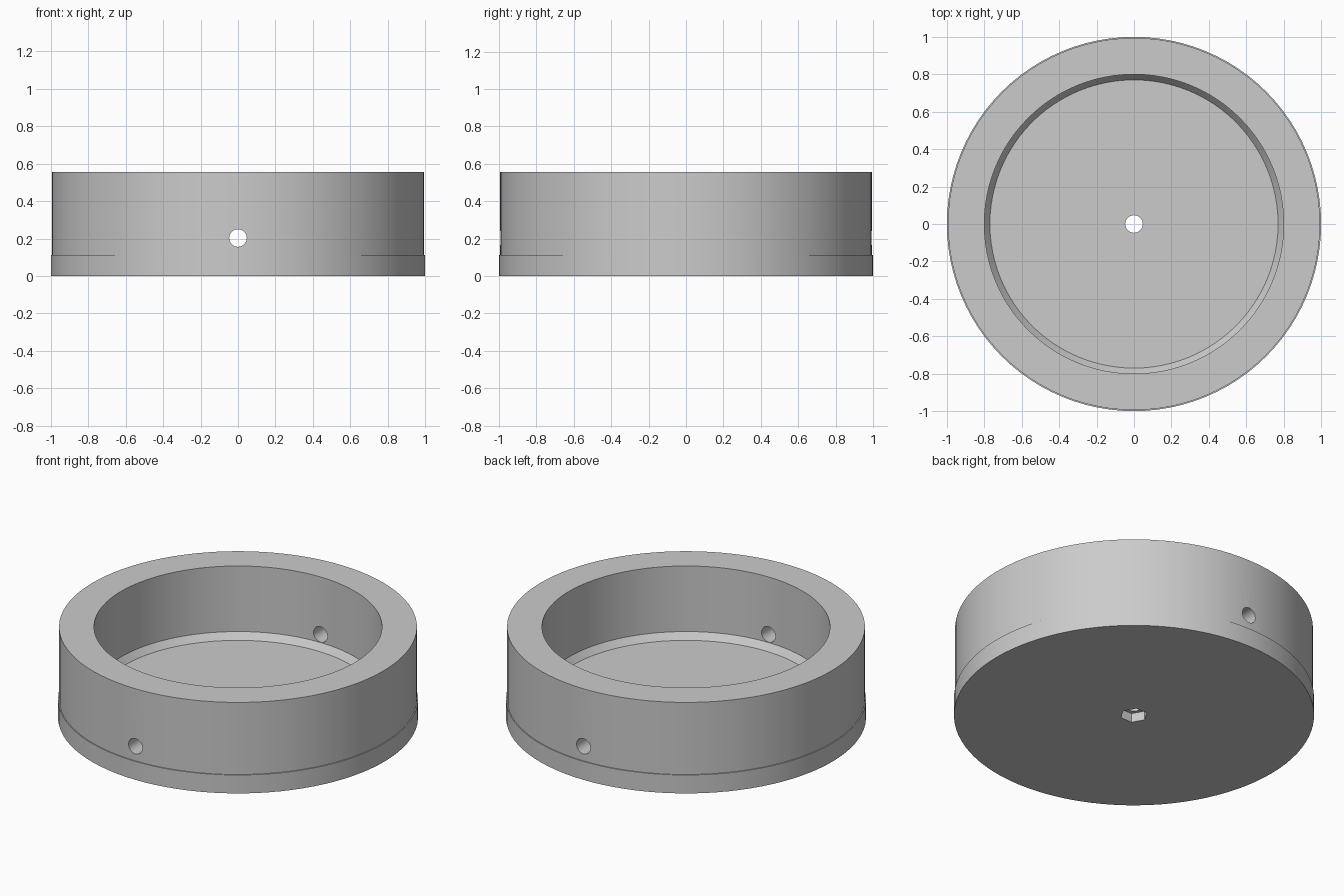
import bpy, bmesh, math
from mathutils import Matrix, Vector

if "Cube" in bpy.data.objects:
    bpy.data.objects.remove(bpy.data.objects["Cube"])

SEGMENTS = 96


def make_material(name, color):
    mat = bpy.data.materials.new(name)
    mat.use_nodes = True
    mat.diffuse_color = color
    mat.node_tree.nodes["Principled BSDF"].inputs["Base Color"].default_value = color
    return mat


def make_object(name, bm):
    bmesh.ops.recalc_face_normals(bm, faces=bm.faces)
    mesh = bpy.data.meshes.new(name)
    bm.to_mesh(mesh)
    bm.free()
    obj = bpy.data.objects.new(name, mesh)
    bpy.context.collection.objects.link(obj)
    return obj


def lathe(name, profile):
    bm = bmesh.new()
    verts = [bm.verts.new((r, 0, z)) for r, z in profile]
    edges = [bm.edges.new(pair) for pair in zip(verts, verts[1:])]
    bmesh.ops.spin(bm, geom=verts + edges, cent=(0, 0, 0), axis=(0, 0, 1),
                   angle=math.tau, steps=SEGMENTS, use_merge=False)
    bmesh.ops.remove_doubles(bm, verts=bm.verts, dist=0.0001)
    return make_object(name, bm)


def cutter(name, sides, radius, depth, matrix):
    bm = bmesh.new()
    bmesh.ops.create_cone(bm, cap_ends=True, segments=sides, radius1=radius,
                          radius2=radius, depth=depth, matrix=matrix)
    obj = make_object(name, bm)
    obj.hide_render = True
    return obj


# Round dish: base flange, slightly recessed wall, chamfer where wall meets floor
grey = make_material("plain_grey", (0.6, 0.6, 0.6, 1))
dish = lathe("dish_body", [
    (0, 0), (1, 0), (1, 0.113), (0.994, 0.113), (0.994, 0.555),
    (0.8, 0.555), (0.8, 0.153), (0.77, 0.113), (0, 0.113)])
dish.data.materials.append(grey)

# Cross hole through front and back walls, centre bolt hole, hexagonal nut pocket
hex_turn = Matrix.Rotation(math.radians(30), 4, "Z")
hex_cut = cutter("nut_pocket_cutter", 6, 0.077, 0.11, Matrix())
first = hex_cut.data.vertices[0].co
if abs(first.x) < 0.01:
    hex_cut.data.transform(hex_turn)
cutters = [
    cutter("cross_hole_cutter", 32, 0.047, 2.4,
           Matrix.Translation((0, 0, 0.203)) @ Matrix.Rotation(math.pi / 2, 4, "X")),
    cutter("bolt_hole_cutter", 32, 0.047, 0.6, Matrix()),
    hex_cut]

bpy.ops.object.select_all(action="DESELECT")
bpy.context.view_layer.objects.active = dish
dish.select_set(True)
for cut in cutters:
    mod = dish.modifiers.new(cut.name, "BOOLEAN")
    mod.operation = "DIFFERENCE"
    mod.solver = "EXACT"
    mod.object = cut
    bpy.ops.object.modifier_apply(modifier=mod.name)
for cut in cutters:
    bpy.data.objects.remove(cut)

bpy.ops.object.shade_smooth_by_angle(angle=math.radians(25))
